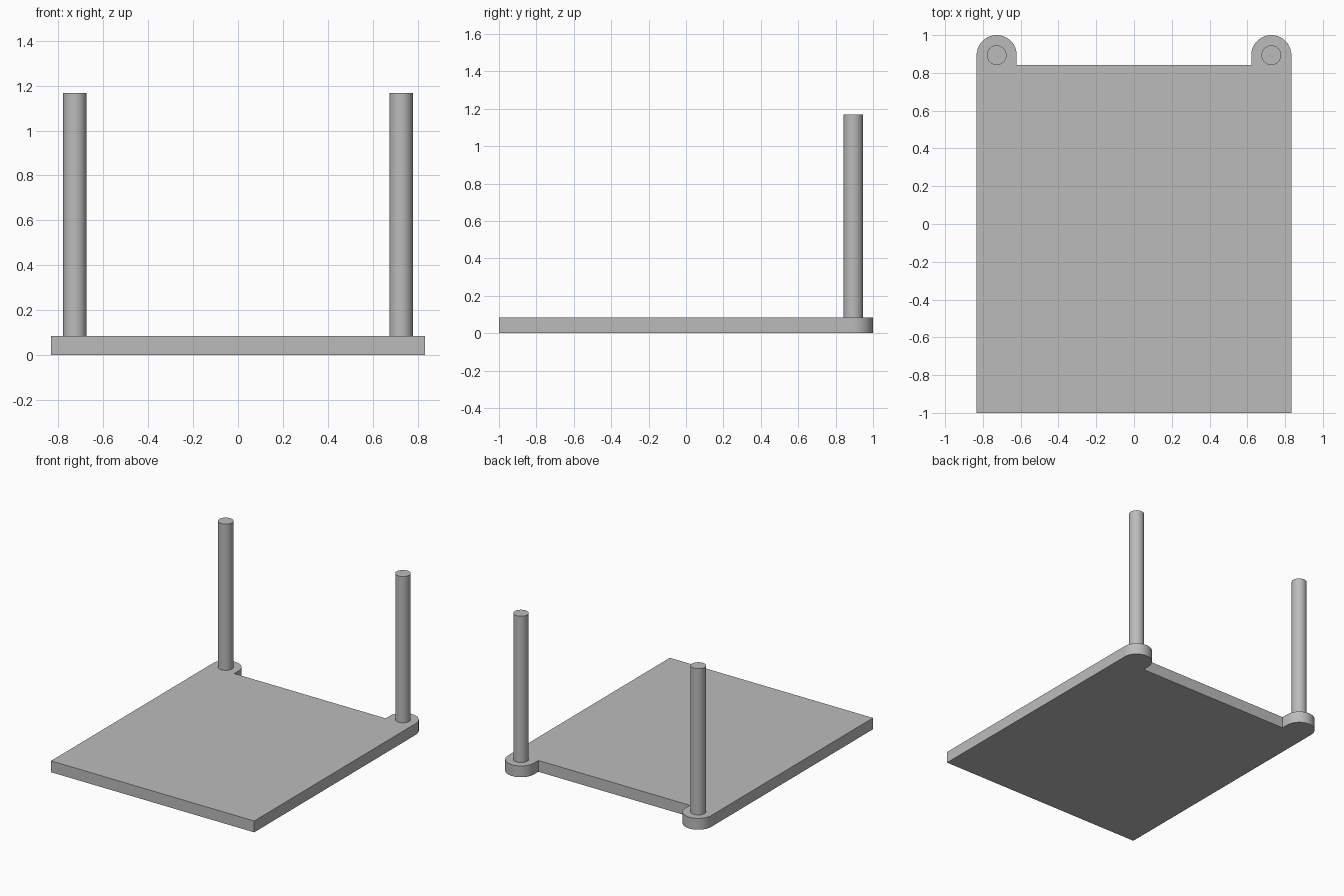
import bpy, bmesh
from math import pi, cos, sin

cube = bpy.data.objects.get("Cube")
if cube:
    bpy.data.objects.remove(cube, do_unlink=True)

HALF_W, FRONT, BACK = 0.833, -1.0, 0.843
LUG_R, THICK = 0.106, 0.084
POST_X, POST_Y = HALF_W - LUG_R, 1.0 - LUG_R
POST_R, TOP = 0.052, 1.168
STEPS = 32

grey = bpy.data.materials.new("plain grey")
grey.use_nodes = True
colour = (0.5, 0.5, 0.5, 1)
grey.diffuse_color = colour
grey.node_tree.nodes["Principled BSDF"].inputs["Base Color"].default_value = colour


def extrude(name, outline, z0, z1):
    """Solid prism from a counter-clockwise outline."""
    bm = bmesh.new()
    base = bm.faces.new([bm.verts.new((x, y, z0)) for x, y in outline])
    made = bmesh.ops.extrude_face_region(bm, geom=[base], use_keep_orig=True)
    top = [v for v in made["geom"] if isinstance(v, bmesh.types.BMVert)]
    bmesh.ops.translate(bm, verts=top, vec=(0, 0, z1 - z0))
    bmesh.ops.recalc_face_normals(bm, faces=bm.faces)
    mesh = bpy.data.meshes.new(name)
    bm.to_mesh(mesh)
    bm.free()
    mesh.materials.append(grey)
    obj = bpy.data.objects.new(name, mesh)
    bpy.context.collection.objects.link(obj)
    bpy.ops.object.select_all(action="DESELECT")
    obj.select_set(True)
    bpy.context.view_layer.objects.active = obj
    bpy.ops.object.shade_smooth_by_angle(angle=pi / 6)
    return obj


def arc(cx, cy, r, sweep, count):
    return [(cx + r * cos(sweep * i / STEPS), cy + r * sin(sweep * i / STEPS))
            for i in range(count)]


# Flat base plate with a rounded lug at each back corner
right_half = [(HALF_W, FRONT)] + arc(POST_X, POST_Y, LUG_R, pi, STEPS + 1)
right_half.append((POST_X - LUG_R, BACK))
left_half = [(-x, y) for x, y in reversed(right_half)]
extrude("base_plate", right_half + left_half, 0, THICK)

# Round posts standing on the lugs
for side, sign in (("left", 1), ("right", -1)):
    extrude(side + "_post", arc(sign * POST_X, POST_Y, POST_R, 2 * pi, STEPS), THICK, TOP)
